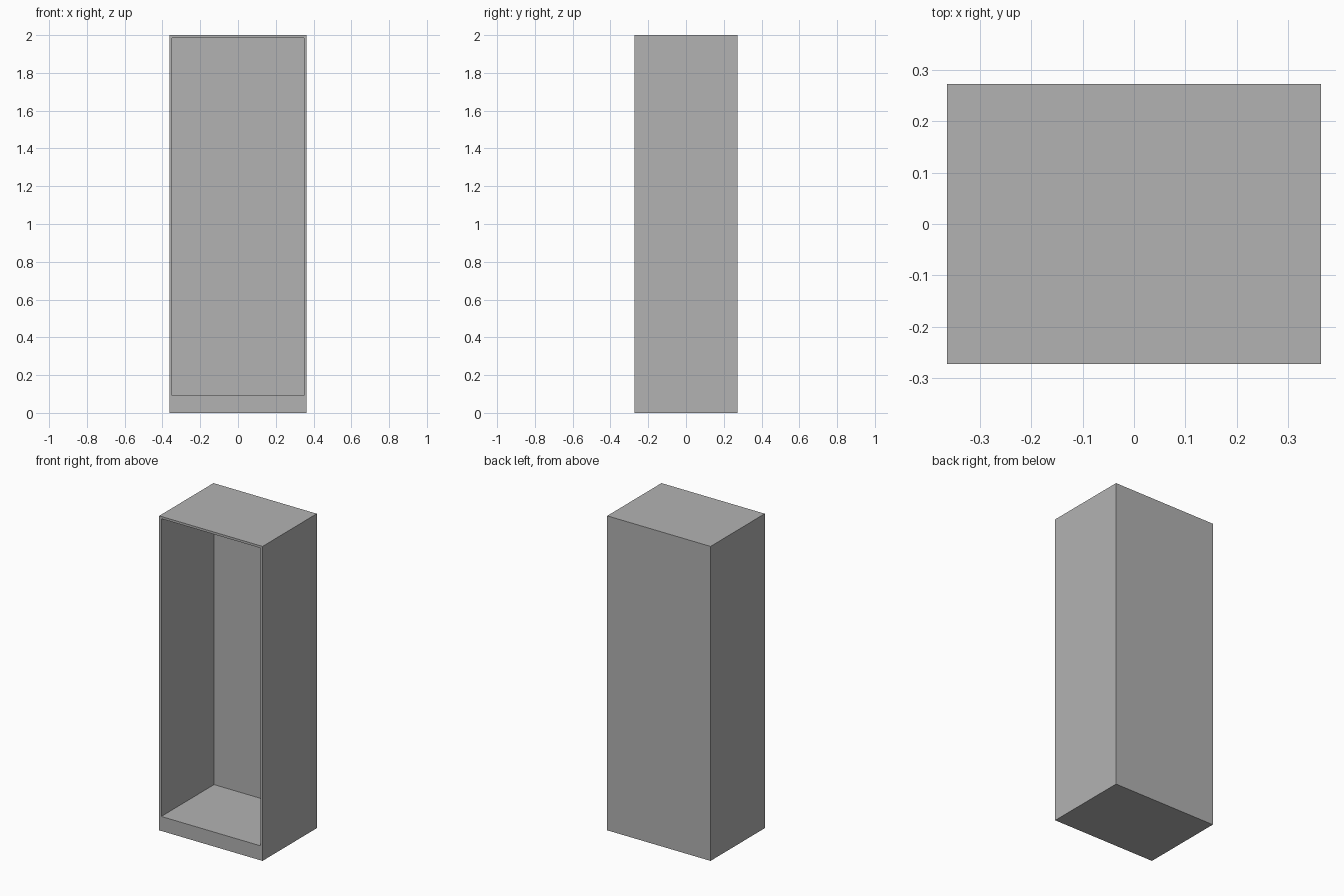
import bpy
import bmesh
from mathutils import Vector

if "Cube" in bpy.data.objects:
    bpy.data.objects.remove(bpy.data.objects["Cube"], do_unlink=True)

WIDTH, DEPTH, HEIGHT = 0.727, 0.545, 2.0
PANEL = 0.0145
PLINTH = 0.092

# Plain grey finish
grey = bpy.data.materials.new("plain_grey")
grey.use_nodes = True
colour = (0.448, 0.448, 0.448, 1.0)
grey.diffuse_color = colour
grey.node_tree.nodes["Principled BSDF"].inputs["Base Color"].default_value = colour

# Closed outer box
bm = bmesh.new()
bmesh.ops.create_cube(bm, size=1.0)
bmesh.ops.scale(bm, vec=(WIDTH, DEPTH, HEIGHT), verts=bm.verts)
bmesh.ops.translate(bm, vec=(0, 0, HEIGHT / 2), verts=bm.verts)

# Front opening: thin side and top edges, taller plinth below
bm.normal_update()
front = next(f for f in bm.faces if f.normal.y < -0.9)
bmesh.ops.inset_region(bm, faces=[front], thickness=PANEL, use_even_offset=True)
for v in front.verts:
    if v.co.z < HEIGHT / 2:
        v.co.z = PLINTH

# Push the opening in to the back panel
hollow = bmesh.ops.extrude_face_region(bm, geom=[front])["geom"]
inner = [g for g in hollow if isinstance(g, bmesh.types.BMVert)]
bmesh.ops.translate(bm, vec=Vector((0, DEPTH - PANEL, 0)), verts=inner)
if front.is_valid:
    bmesh.ops.delete(bm, geom=[front], context="FACES_ONLY")
bmesh.ops.recalc_face_normals(bm, faces=bm.faces)

mesh = bpy.data.meshes.new("cabinet_carcass")
bm.to_mesh(mesh)
bm.free()
mesh.materials.append(grey)
carcass = bpy.data.objects.new("cabinet_carcass", mesh)
bpy.context.collection.objects.link(carcass)
